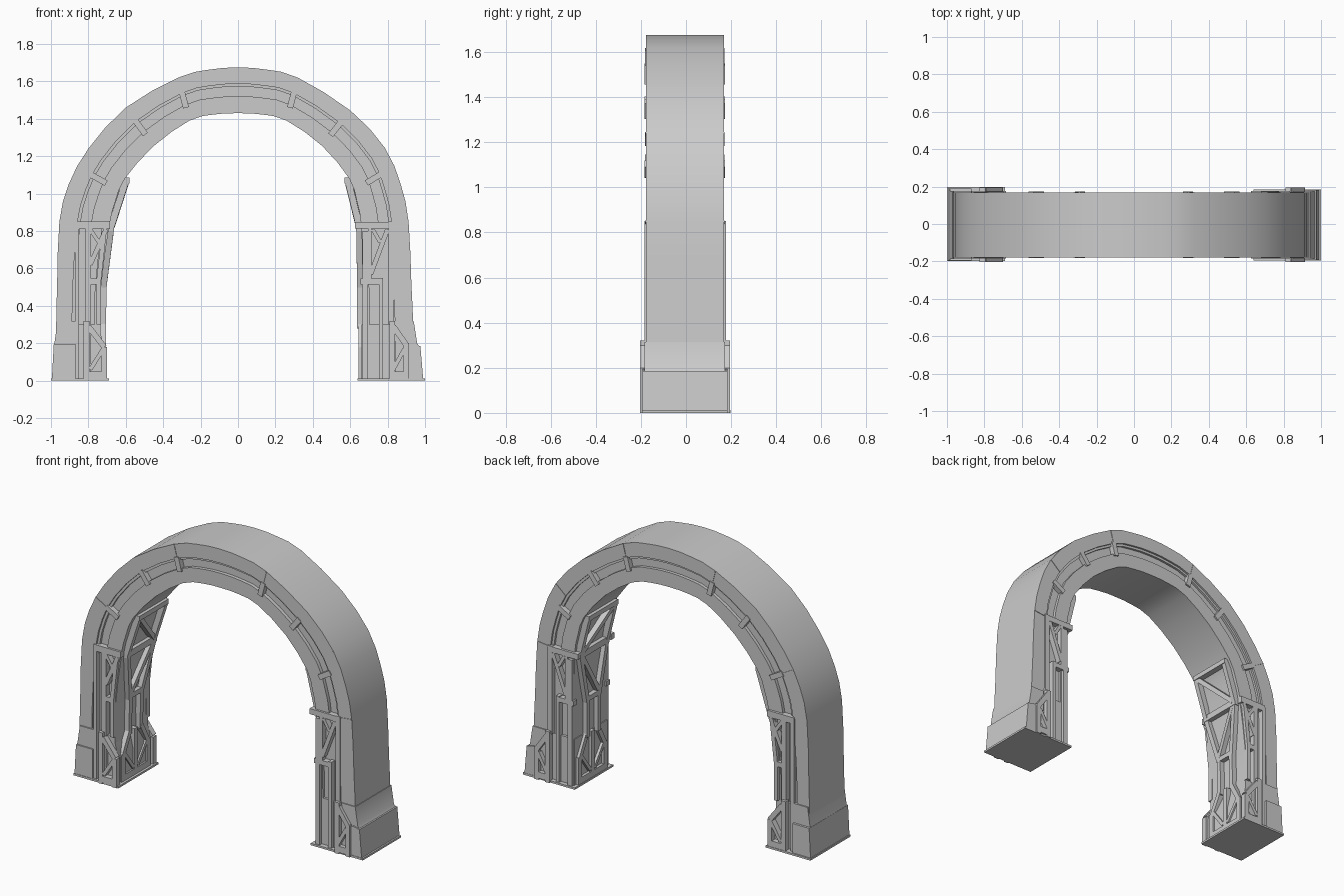
import bpy, bmesh, math
from mathutils import Vector as V

if "Cube" in bpy.data.objects:
    bpy.data.objects.remove(bpy.data.objects["Cube"])

# Stations along the arch, left foot to right foot: outer x, z, inner x, z
STATIONS = [
    (-.975, .00, -.735, .00), (-.972, .30, -.735, .30), (-.967, .52, -.732, .50),
    (-.955, .85, -.690, .82), (-.905, 1.05, -.655, .96), (-.80, 1.24, -.605, 1.08),
    (-.60, 1.46, -.45, 1.255), (-.32, 1.62, -.26, 1.39), (-.16, 1.662, -.13, 1.423),
    (0, 1.675, 0, 1.43), (.16, 1.662, .13, 1.423), (.32, 1.62, .26, 1.39),
    (.60, 1.445, .45, 1.255), (.785, 1.245, .595, 1.08), (.87, 1.05, .635, .96),
    (.912, .85, .66, .82), (.927, .52, .665, .50), (.937, .30, .665, .30), (.945, .00, .665, .00)]


def refine(pts):
    """Insert a smooth midpoint between stations."""
    out = []
    for i in range(len(pts) - 1):
        a, b = pts[i], pts[i + 1]
        p, q = pts[max(i - 1, 0)], pts[min(i + 2, len(pts) - 1)]
        out.append(a)
        out.append(tuple((9 * (s + t) - u - v) / 16 for s, t, u, v in zip(a, b, p, q)))
    return out + [pts[-1]]


PATH = refine(STATIONS)
N = len(PATH)


def across(st, t):
    """Point on a station, t=0 outer edge to t=1 inner edge."""
    return st[0] + (st[2] - st[0]) * t, st[1] + (st[3] - st[1]) * t


def finish(name, bm, angle=28):
    bmesh.ops.recalc_face_normals(bm, faces=bm.faces)
    me = bpy.data.meshes.new(name)
    bm.to_mesh(me)
    bm.free()
    me.shade_smooth()
    me.set_sharp_from_angle(angle=math.radians(angle))
    ob = bpy.data.objects.new(name, me)
    bpy.context.collection.objects.link(ob)
    return ob


def band(name, t0, t1, y0, y1, i0=0, i1=N - 1):
    bm = bmesh.new()
    rings = []
    for st in PATH[i0:i1 + 1]:
        (ax, az), (bx, bz) = across(st, t0), across(st, t1)
        rings.append([bm.verts.new(c) for c in
                      ((ax, y0, az), (ax, y1, az), (bx, y1, bz), (bx, y0, bz))])
    for a, b in zip(rings, rings[1:]):
        for k in range(4):
            bm.faces.new((a[k], a[(k + 1) % 4], b[(k + 1) % 4], b[k]))
    bm.faces.new(rings[0])
    bm.faces.new(rings[-1])
    return finish(name, bm)


def beam(bm, p, q, normal, w=.025, d=.03):
    """Square bar from p to q lying on a surface."""
    p, q = V(p), V(q)
    along = (q - p).normalized()
    side = along.cross(V(normal)).normalized()
    up = side.cross(along)
    ends = [[bm.verts.new(e + side * (a * w / 2) + up * (b * d / 2))
             for a, b in ((-1, -1), (1, -1), (1, 1), (-1, 1))] for e in (p, q)]
    for k in range(4):
        j = (k + 1) % 4
        bm.faces.new((ends[0][k], ends[0][j], ends[1][j], ends[1][k]))
    bm.faces.new(ends[0])
    bm.faces.new(ends[1])


def prism(name, pts, y0, y1):
    bm = bmesh.new()
    a = [bm.verts.new((x, y0, z)) for x, z in pts]
    b = [bm.verts.new((x, y1, z)) for x, z in pts]
    bm.faces.new(a)
    bm.faces.new(b)
    for k in range(len(pts)):
        j = (k + 1) % len(pts)
        bm.faces.new((a[k], a[j], b[j], b[k]))
    return finish(name, bm)


# Arch shell: recessed core, raised outer and inner bands, thin groove rail
band("arch_core", .02, .98, -.15, .142)
band("outer_band", 0, .36, -.178, .168)
band("inner_band", .63, 1, -.172, .162, 6, N - 7)
band("groove_rail", .34, .42, -.166, .156)
for n, i0, i1 in (("left", 0, 7), ("right", N - 8, N - 1)):
    band(n + "_leg_inner_edge", .86, 1, -.166, .158, i0, i1)

# Brackets bridging the groove on both faces
bm = bmesh.new()
for i in (9, 12, 14, 22, 24, 27):
    (ax, az), (bx, bz) = across(PATH[i], .33), across(PATH[i], .70)
    for s, y in ((-1, -.165), (1, .155)):
        beam(bm, (ax, y, az), (bx, y, bz), (0, s, 0), .032, .036)
finish("groove_brackets", bm)

# Seam ribs on the outer band
bm = bmesh.new()
for i in (9, 14, 22, 26, 30):
    (ax, az), (bx, bz) = across(PATH[i], .01), across(PATH[i], .36)
    for s, y in ((-1, -.177), (1, .167)):
        beam(bm, (ax, y, az), (bx, y, bz), (0, s, 0), .007, .008)
finish("seam_ribs", bm)

# Bar layouts on the leg faces: x, z, x, z, width
LEFT = [(-.86, 0, -.86, .84, .022), (-.80, .02, -.80, .84, .03), (-.87, .83, -.685, .83, .04),
        (-.705, .81, -.79, .62, .025), (-.79, .81, -.73, .72, .02), (-.81, .53, -.735, .53, .03),
        (-.715, .80, -.745, .53, .025), (-.745, .53, -.745, .30, .025)]
LEFT_BASE = [(-.81, 0, -.81, .32, .03), (-.715, 0, -.715, .18, .03), (-.715, .18, -.80, .29, .03),
             (-.80, .03, -.70, .03, .04), (-.79, .06, -.72, .17, .022)]
RIGHT = [(.82, .30, .82, .85, .03), (.68, 0, .68, .80, .03), (.765, 0, .765, .55, .022),
         (.625, .83, .835, .83, .035), (.80, .81, .71, .57, .025), (.72, .81, .76, .74, .02),
         (.655, .53, .77, .53, .03), (.705, .82, .705, .53, .02)]
RIGHT_BASE = [(.825, 0, .825, .32, .03), (.90, 0, .90, .2, .03), (.90, .19, .83, .29, .03),
              (.82, .03, .91, .03, .04), (.83, .06, .89, .17, .022)]
for name, bars in (("left_leg_truss", LEFT), ("left_base_truss", LEFT_BASE),
                   ("right_leg_truss", RIGHT), ("right_base_truss", RIGHT_BASE)):
    bm = bmesh.new()
    out = .018 if "base" in name else 0
    for x0, z0, x1, z1, w in bars:
        for s, y in ((-1, -.168 - out), (1, .160 + out)):
            beam(bm, (x0, y, z0), (x1, y, z1), (0, s, 0), w, .034)
    finish(name, bm)


def soffit(side, z):
    """Inner face x of a leg at height z."""
    col = [(s[3], s[2]) for s in (STATIONS if side < 0 else STATIONS[::-1])[:6]]
    for (za, xa), (zb, xb) in zip(col, col[1:]):
        if z <= zb:
            return xa + (xb - xa) * (z - za) / (zb - za)
    return col[-1][1]


# Frames on the inner faces: y, z, y, z, width
FRAME = [(s * .13, .82, s * .13, 1.07, .03) for s in (-1, 1)]
FRAME += [(s * .055, .50, s * .13, .82, .03) for s in (-1, 1)]
FRAME += [(s * .055, .28, s * .055, .52, .03) for s in (-1, 1)]
FRAME += [(-.145, .82, .145, .82, .04), (-.145, 1.07, .145, 1.07, .03), (-.07, .52, .07, .52, .03),
          (-.12, 1.06, .12, .83, .028), (.11, .80, -.05, .54, .028)]
FOOT = [(s * .125, 0, s * .125, .18, .035) for s in (-1, 1)]
FOOT += [(s * .125, .17, s * .055, .30, .03) for s in (-1, 1)]
FOOT += [(-.13, .03, .13, .03, .04), (0, 0, 0, .30, .03),
         (-.02, .06, -.11, .18, .022), (.02, .06, .11, .18, .022)]
for name, side, shift in (("left", -1, .012), ("right", 1, .004)):
    for part, bars, off in (("soffit_frame", FRAME, .010), ("inner_foot_frame", FOOT, shift)):
        bm = bmesh.new()
        for y0, z0, y1, z1, w in bars:
            beam(bm, (soffit(side, z0) - side * off, y0, z0),
                 (soffit(side, z1) - side * off, y1, z1), (-side, 0, 0), w, .036)
        finish(f"{name}_{part}", bm)

# Stepped bases with collars and foot plates
prism("left_base_block", [(-.995, .01), (-.87, .01), (-.87, .195), (-.985, .195)], -.195, .19)
prism("left_base_collar", [(-.985, .19), (-.87, .19), (-.87, .315), (-.965, .315), (-.98, .21)], -.186, .176)
prism("left_base_core", [(-.90, 0), (-.715, 0), (-.715, .17), (-.745, .30), (-.90, .30)], -.165, .158)
prism("left_foot_plate", [(-1, 0), (-.69, 0), (-.69, .012), (-1, .012)], -.198, .198)
prism("right_base_block", [(.99, .01), (.90, .01), (.90, .185), (.93, .195), (.975, .185)], -.192, .183)
prism("right_base_collar", [(.972, .18), (.85, .18), (.85, .315), (.94, .315), (.958, .20)], -.184, .174)
prism("right_base_core", [(.92, 0), (.66, 0), (.66, .30), (.92, .30)], -.165, .158)
prism("right_foot_plate", [(1, 0), (.64, 0), (.64, .012), (1, .012)], -.195, .185)
